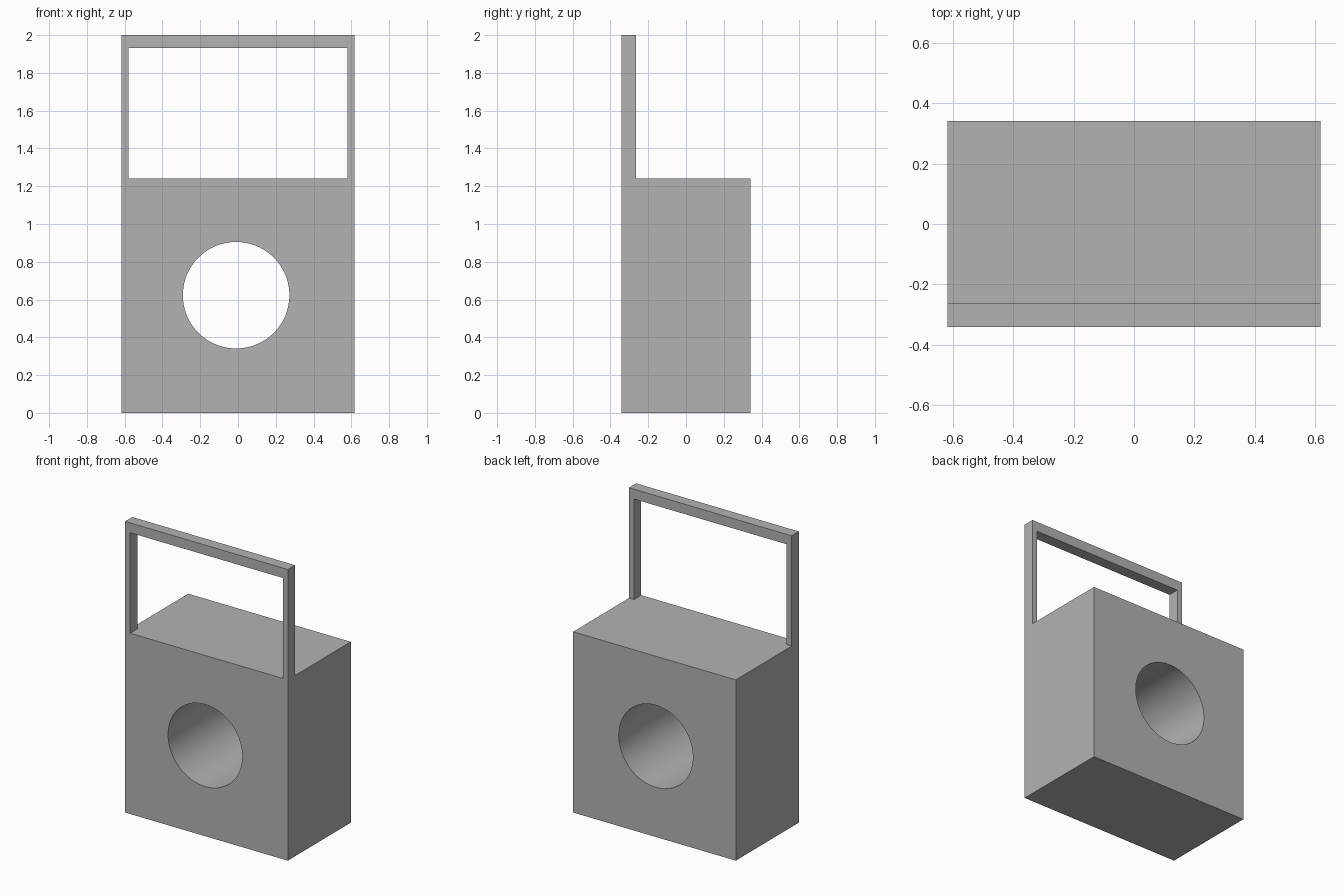
import bpy
import bmesh
import math

default = bpy.data.objects.get("Cube")
if default:
    bpy.data.objects.remove(default, do_unlink=True)

HALF_W, FRONT, BACK = 0.618, -0.342, 0.342
BODY_TOP, TOP = 1.242, 2.0
HANDLE_BACK = -0.264

# Single grey material
grey = bpy.data.materials.new("plain grey")
grey.use_nodes = True
colour = (0.45, 0.45, 0.45, 1)
grey.diffuse_color = colour
grey.node_tree.nodes["Principled BSDF"].inputs["Base Color"].default_value = colour


def extrude_profile(name, points, y0, y1):
    """Solid made from an x-z outline pushed along y."""
    bm = bmesh.new()
    face = bm.faces.new([bm.verts.new((x, y0, z)) for x, z in points])
    moved = bmesh.ops.extrude_face_region(bm, geom=[face])["geom"]
    verts = [v for v in moved if isinstance(v, bmesh.types.BMVert)]
    bmesh.ops.translate(bm, verts=verts, vec=(0, y1 - y0, 0))
    bmesh.ops.recalc_face_normals(bm, faces=bm.faces)
    mesh = bpy.data.meshes.new(name)
    bm.to_mesh(mesh)
    bm.free()
    mesh.materials.append(grey)
    obj = bpy.data.objects.new(name, mesh)
    bpy.context.collection.objects.link(obj)
    return obj


# Block body
body = extrude_profile("body", [(-HALF_W, 0), (HALF_W, 0),
                                (HALF_W, BODY_TOP), (-HALF_W, BODY_TOP)], FRONT, BACK)

# Round hole running right through the body
bpy.ops.mesh.primitive_cylinder_add(vertices=96, radius=0.282, depth=1,
                                    location=(-0.01, 0, 0.623),
                                    rotation=(math.pi / 2, 0, 0))
cutter = bpy.context.object
cutter.name = "hole_cutter"
cutter.hide_render = True
cutter.data.materials.append(grey)
hole = body.modifiers.new("hole", "BOOLEAN")
hole.operation = "DIFFERENCE"
hole.solver = "EXACT"
hole.object = cutter

bpy.ops.object.select_all(action="DESELECT")
body.select_set(True)
bpy.context.view_layer.objects.active = body
bpy.ops.object.modifier_apply(modifier=hole.name)
bpy.data.objects.remove(cutter, do_unlink=True)
bpy.ops.object.shade_smooth_by_angle(angle=math.radians(30))

# Carrying handle: a flat upside-down U flush with the front
INNER, BAR = 0.58, 1.932
half = [(HALF_W, BODY_TOP), (HALF_W, TOP)]
inner = [(INNER, BAR), (INNER, BODY_TOP)]
outline = half + [(-x, z) for x, z in reversed(half)]
outline += [(-x, z) for x, z in reversed(inner)] + inner
extrude_profile("handle", outline, FRONT, HANDLE_BACK)
